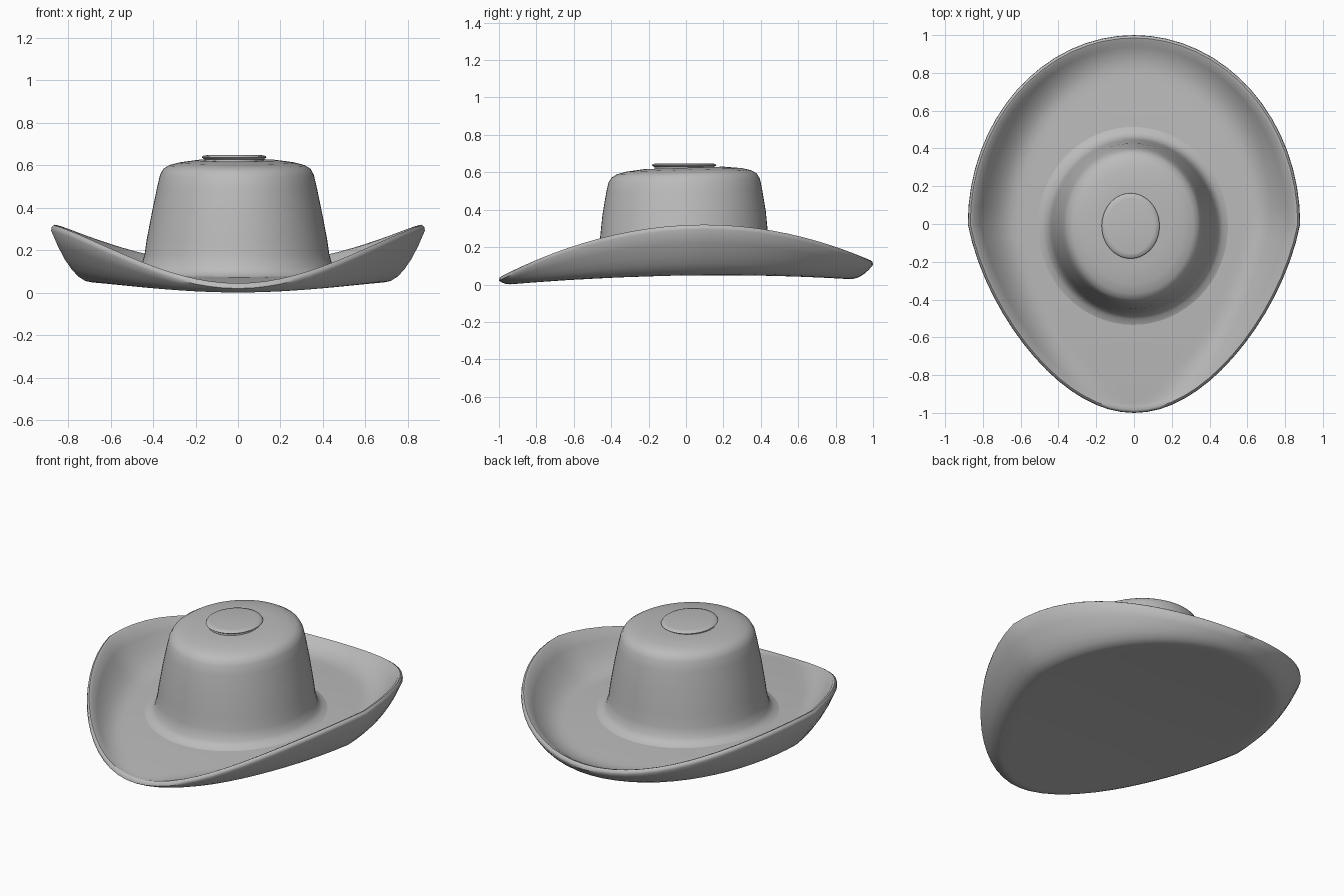
import bpy
import bmesh
import math

if "Cube" in bpy.data.objects:
    bpy.data.objects.remove(bpy.data.objects["Cube"])

SEGMENTS = 64
ANGLES = [2 * math.pi * i / SEGMENTS for i in range(SEGMENTS)]

felt = bpy.data.materials.new("grey felt")
felt.use_nodes = True
felt.diffuse_color = (0.5, 0.5, 0.5, 1)
felt.node_tree.nodes["Principled BSDF"].inputs["Base Color"].default_value = (0.5, 0.5, 0.5, 1)


def lerp(a, b, u):
    return a + (b - a) * u


def outline(a):
    """Egg-shaped plan of the brim, narrower to the front."""
    s = math.sin(a)
    return 0.88 * math.cos(a) * (1 - 0.22 * max(0, -s)), s


def under(y):
    """Height of the underside, dipping to the front."""
    return 0.05 - (0.05 * ((y - 0.2) / 1.15) ** 2 if y < 0.2 else 0.03 * ((y - 0.2) / 0.8) ** 2)


def floor(y):
    return under(y) + 0.045


def rim(y):
    """Height of the curled edge."""
    if y < 0.1:
        return 0.045 + 0.275 * (1 - ((y - 0.1) / 1.1) ** 2)
    return 0.13 + 0.19 * (1 - ((y - 0.1) / 0.9) ** 2)


def base_scale(a):
    """How far out the flat of the brim reaches before it curls up."""
    s = math.sin(a)
    return lerp(0.78, 0.93 if s < 0 else 0.87, s * s)


def loft(name, rings, cap_start=True, cap_end=True):
    """Skin a list of rings and close the ends with fans."""
    bm = bmesh.new()
    loops = [[bm.verts.new(p) for p in ring] for ring in rings]
    for low, high in zip(loops, loops[1:]):
        for i in range(SEGMENTS):
            j = (i + 1) % SEGMENTS
            bm.faces.new((low[i], low[j], high[j], high[i]))
    for wanted, loop in ((cap_start, loops[0]), (cap_end, loops[-1])):
        if wanted:
            bm.faces.new(loop)
    bmesh.ops.recalc_face_normals(bm, faces=bm.faces)
    mesh = bpy.data.meshes.new(name)
    bm.to_mesh(mesh)
    bm.free()
    mesh.materials.append(felt)
    obj = bpy.data.objects.new(name, mesh)
    bpy.context.collection.objects.link(obj)
    bpy.ops.object.select_all(action="DESELECT")
    obj.select_set(True)
    bpy.context.view_layer.objects.active = obj
    bpy.ops.object.shade_smooth_by_angle(angle=math.radians(50))
    return obj


def brim_ring(scale, height):
    ring = []
    for a in ANGLES:
        x, y = outline(a)
        k = scale(a)
        ring.append((x * k, y * k, height(y, y * k)))
    return ring


# Brim: underside, outer curl, rounded lip, inner curl, floor
rings = [brim_ring(lambda a, f=f: base_scale(a) * f, lambda y, yk: under(yk))
         for f in (0.1, 0.4, 0.7, 0.9)]
STEPS = 6
for i in range(STEPS + 1):
    u = i / STEPS
    rings.append(brim_ring(lambda a, u=u: lerp(base_scale(a), 1, u),
                           lambda y, yk, u=u: lerp(under(yk), rim(y) - 0.025, u * u)))
rings.append(brim_ring(lambda a: 0.997, lambda y, yk: rim(y) - 0.008))
rings.append(brim_ring(lambda a: 0.985, lambda y, yk: rim(y)))
for i in range(STEPS, -1, -1):
    u = i / STEPS
    rings.append(brim_ring(lambda a, u=u: lerp(base_scale(a) - 0.08, 0.968, u),
                           lambda y, yk, u=u: lerp(floor(yk), max(rim(y) - 0.006, floor(yk)), u * u)))
for f in (0.85, 0.65, 0.45):
    rings.append(brim_ring(lambda a, f=f: base_scale(a) * f, lambda y, yk: floor(yk)))
loft("brim", rings)


def oval(rx, ry, height, cx=-0.005, cy=-0.01):
    ring = []
    for a in ANGLES:
        x, y = cx + rx * math.cos(a), cy + ry * math.sin(a)
        ring.append((x, y, height(y)))
    return ring


# Crown: flared foot, tapering wall, rounded shoulder, slightly tilted top
crown = [oval(0.51, 0.53, lambda y: floor(y) - 0.002),
         oval(0.475, 0.495, lambda y: floor(y) + 0.008),
         oval(0.45, 0.47, lambda y: floor(y) + 0.035)]
for rx, ry, z in ((0.435, 0.458, 0.18), (0.425, 0.45, 0.25), (0.40, 0.437, 0.38),
                  (0.375, 0.417, 0.5), (0.362, 0.405, 0.555), (0.347, 0.388, 0.583),
                  (0.32, 0.36, 0.6), (0.27, 0.31, 0.613), (0.19, 0.21, 0.624),
                  (0.1, 0.1, 0.622)):
    tilt = 0.03 * z / 0.6
    crown.append(oval(rx, ry, lambda y, z=z, t=tilt: z + t * y))
loft("crown", crown, cap_start=False)

# Low button on top of the crown
button = [oval(rx, ry, lambda y, z=z: z, cx=-0.018)
          for rx, ry, z in ((0.145, 0.16, 0.605), (0.14, 0.158, 0.628), (0.153, 0.173, 0.637),
                            (0.148, 0.168, 0.644), (0.125, 0.145, 0.648))]
loft("crown_button", button)
